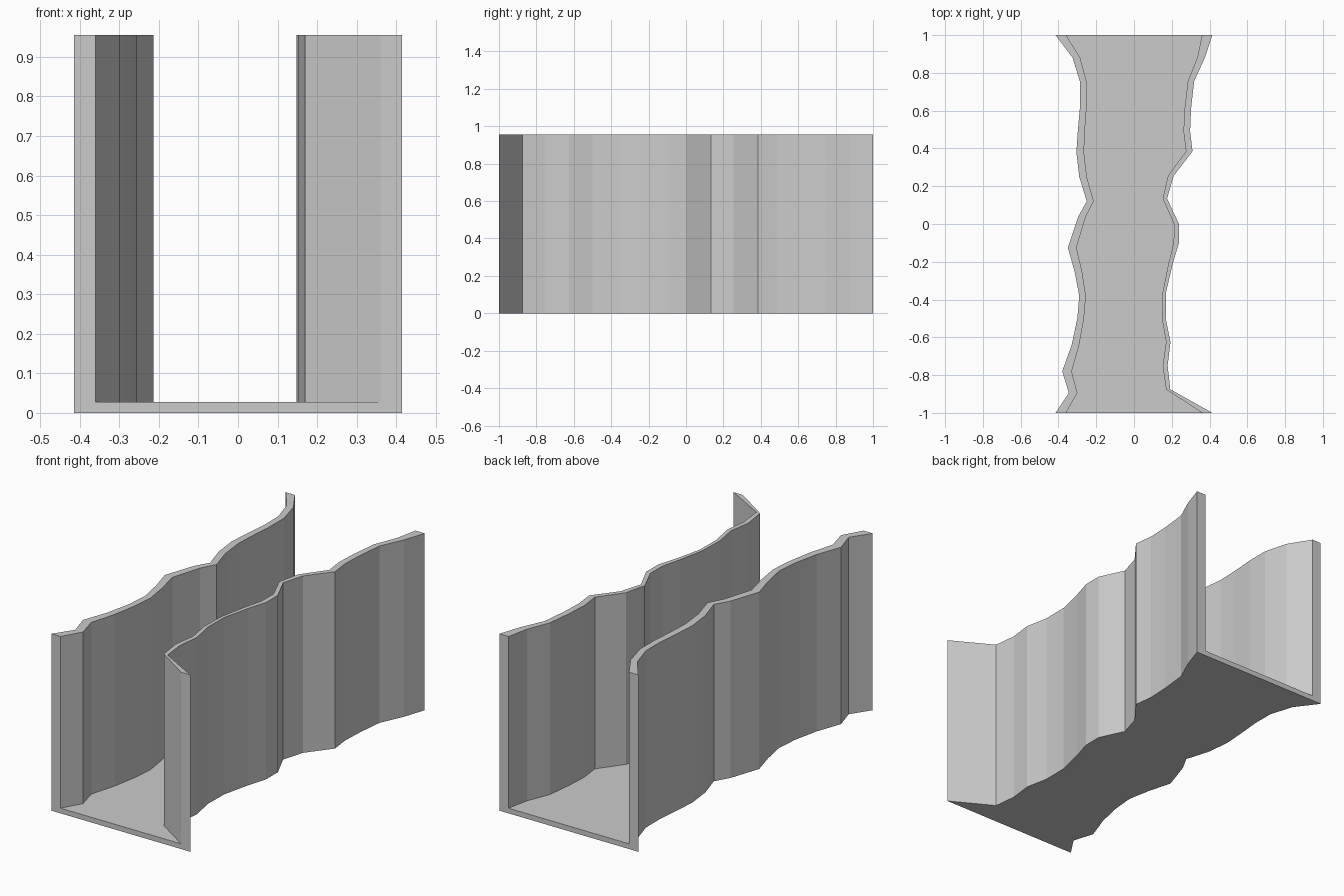
import bpy
import bmesh

cube = bpy.data.objects.get("Cube")
if cube:
    bpy.data.objects.remove(cube, do_unlink=True)

WALL_TOP = 0.955
FLOOR_TOP = 0.028

# Plan stations along the channel, back to front, for each wavy wall
left_y = [1, .88, .75, .63, .5, .38, .25, .12, .04, -.125, -.25, -.38, -.5, -.64, -.78, -.895, -1]
left_outer = [-.415, -.325, -.285, -.285, -.297, -.305, -.29, -.25, -.295, -.35, -.315, -.29, -.3, -.33, -.38, -.345, -.415]
left_inner = [-.36, -.285, -.25, -.25, -.26, -.265, -.25, -.213, -.255, -.305, -.275, -.255, -.265, -.29, -.33, -.3, -.36]
right_y = [1, .88, .755, .61, .49, .385, .255, .135, 0, -.1, -.21, -.36, -.5, -.625, -.75, -.875, -1]
right_outer = [.415, .375, .318, .302, .297, .31, .21, .175, .238, .238, .205, .17, .168, .193, .178, .192, .415]
right_inner = [.36, .335, .285, .268, .262, .275, .18, .152, .212, .21, .182, .152, .148, .17, .152, .17, .36]


def section(bm, left, right):
    """One U-shaped cross-section: up the left wall, over the floor, up the right wall."""
    ly, lo, li = left
    ry, ro, ri = right
    points = [
        (lo, ly, 0), (lo, ly, WALL_TOP), (li, ly, WALL_TOP), (li, ly, FLOOR_TOP),
        (ri, ry, FLOOR_TOP), (ri, ry, WALL_TOP), (ro, ry, WALL_TOP), (ro, ry, 0),
    ]
    return [bm.verts.new(p) for p in points]


def make_channel(name, material):
    """Sweep the U section through every station and close both ends."""
    bm = bmesh.new()
    lefts = zip(left_y, left_outer, left_inner)
    rights = zip(right_y, right_outer, right_inner)
    rings = [section(bm, left, right) for left, right in zip(lefts, rights)]
    for ring, following in zip(rings, rings[1:]):
        for i in range(len(ring)):
            j = (i + 1) % len(ring)
            bm.faces.new((ring[i], ring[j], following[j], following[i]))
    bm.faces.new(rings[0])
    bm.faces.new(rings[-1])
    bmesh.ops.recalc_face_normals(bm, faces=bm.faces)
    mesh = bpy.data.meshes.new(name)
    bm.to_mesh(mesh)
    bm.free()
    mesh.materials.append(material)
    channel = bpy.data.objects.new(name, mesh)
    bpy.context.collection.objects.link(channel)
    return channel


# Plain grey for the whole channel
grey = bpy.data.materials.new("light_grey")
grey.use_nodes = True
grey.diffuse_color = (0.6, 0.6, 0.6, 1)
grey.node_tree.nodes["Principled BSDF"].inputs["Base Color"].default_value = grey.diffuse_color

make_channel("wavy_channel", grey)
